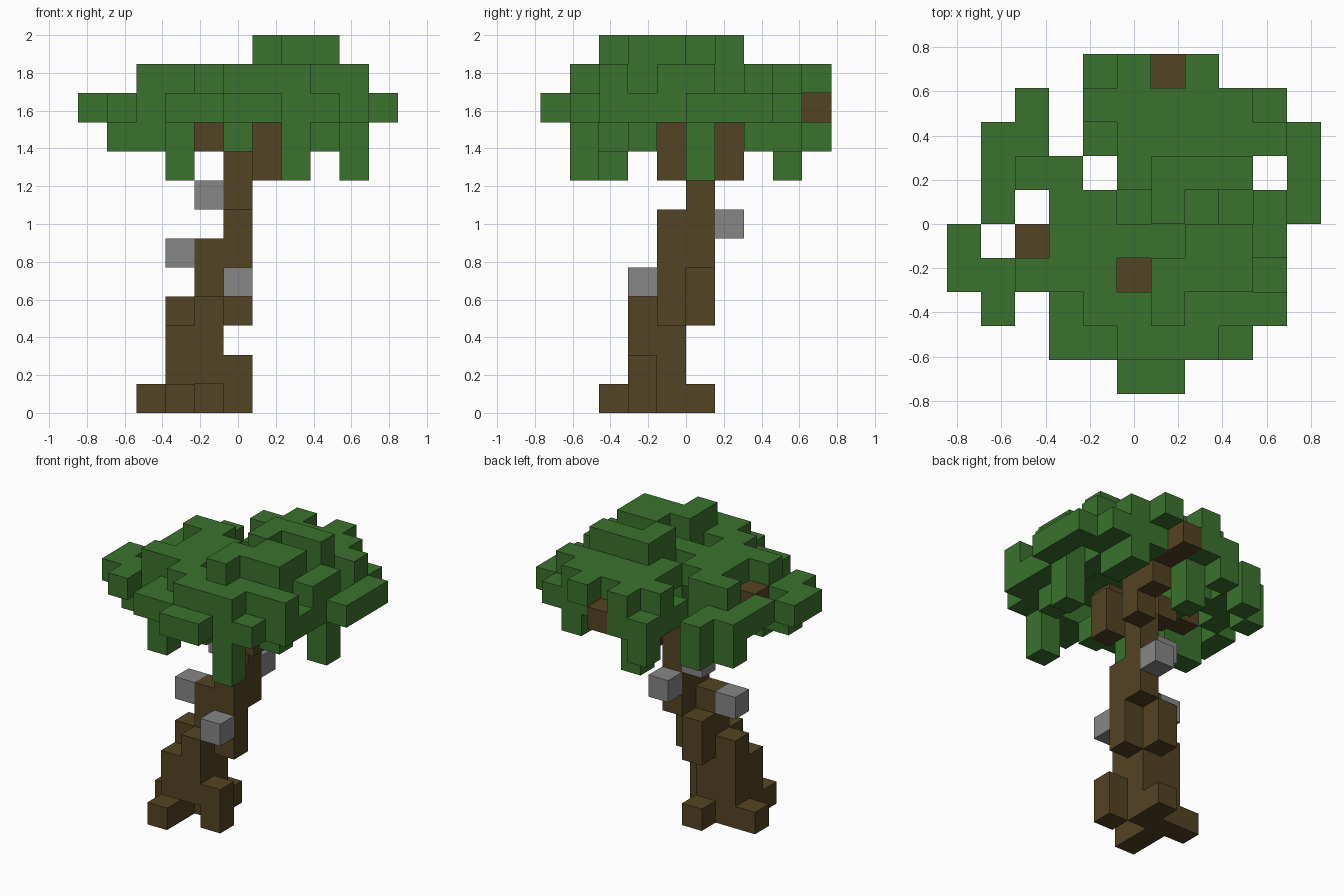
import bpy
import bmesh
from mathutils import Vector

cube = bpy.data.objects.get("Cube")
if cube:
    bpy.data.objects.remove(cube)

UNIT = 2 / 13
OFFSET = Vector((-5.5, -5, 0))


def material(name, rgb):
    mat = bpy.data.materials.new(name)
    mat.use_nodes = True
    mat.diffuse_color = (*rgb, 1)
    bsdf = next(n for n in mat.node_tree.nodes if n.type == 'BSDF_PRINCIPLED')
    bsdf.inputs["Base Color"].default_value = (*rgb, 1)
    bsdf.inputs["Roughness"].default_value = 0.9
    return mat


green = material("leaf green", (0.043, 0.165, 0.027))
brown = material("bark brown", (0.086, 0.057, 0.017))
grey = material("stone grey", (0.24, 0.24, 0.24))


def column(x, y, bottom, top):
    """Cells of an upright stack."""
    return {(x, y, z) for z in range(bottom, top + 1)}


def layer(z, rows):
    """Cells of a flat layer, rows listed from front to back."""
    return {(x, y, z) for y, row in enumerate(rows)
            for x, mark in enumerate(row) if mark == "#"}


# Trunk, stepping back and to the left as it rises
trunk = set().union(
    column(3, 3, 0, 2), column(3, 4, 0, 3), column(4, 3, 1, 3),
    column(4, 4, 0, 5), column(5, 4, 3, 6), column(4, 5, 3, 4),
    column(5, 5, 5, 8))

# Roots
roots = set().union(
    column(2, 4, 0, 0), column(3, 2, 0, 0),
    column(4, 5, 0, 0), column(5, 3, 0, 1))

# Branches
branches = set().union(
    column(6, 4, 8, 9), column(5, 3, 10, 10),
    column(4, 5, 9, 9), column(3, 4, 10, 10), column(2, 4, 10, 10),
    column(6, 6, 8, 9), column(6, 7, 9, 9),
    column(6, 8, 10, 10), column(6, 9, 10, 10))

# Stones stuck to the trunk
stones = {(5, 3, 4), (3, 4, 5), (5, 6, 6), (4, 5, 7)}

# Leaves that hang below the canopy
hanging_leaves = set().union(
    column(3, 2, 8, 9), column(7, 1, 8, 9), column(9, 5, 8, 9),
    column(5, 8, 8, 9),
    layer(9, ["", "",
              ".....#.....",
              ".##.....#..",
              "", "", "",
              ".#......#..",
              "..#.....#..",
              "....#......"]))

# Canopy layers
lower_canopy = layer(10, [
    ".....##....",
    "...######..",
    ".#.##...##.",
    "####....##.",
    "#.......##.",
    ".#.#.#..###",
    ".###....#.#",
    ".##.#...###",
    "..#.##.###.",
    "....##....."])

upper_canopy = layer(11, [
    "",
    ".....###...",
    "....######.",
    "..###.###..".replace("###.###", "###.###"),
    "...#######.",
    "...##.##.#.",
    "..##.####..",
    ".....#####.",
    "....#####..",
    ".....#.#..."])

crown = layer(12, [
    "", "",
    "......#....",
    "......###..",
    ".......##..",
    "......#....",
    "......###.."])

parts = [("trunk", trunk, brown), ("roots", roots, brown),
         ("branches", branches, brown), ("stones", stones, grey),
         ("hanging_leaves", hanging_leaves, green),
         ("lower_canopy", lower_canopy, green),
         ("upper_canopy", upper_canopy, green), ("crown", crown, green)]
solid = set().union(*(cells for _, cells, _ in parts))


def build(name, cells, mat):
    """Skin the cells with square faces wherever they meet open air."""
    bm = bmesh.new()
    for cell in sorted(cells):
        centre = Vector(cell) + Vector((0.5, 0.5, 0.5)) + OFFSET
        for axis in range(3):
            for sign in (-1, 1):
                normal = Vector((0, 0, 0))
                normal[axis] = sign
                if tuple(int(c + n) for c, n in zip(cell, normal)) in solid:
                    continue
                u = Vector((0, 0, 0))
                u[(axis + 1) % 3] = 0.5
                v = normal.cross(u)
                mid = centre + normal / 2
                corners = (mid - u - v, mid + u - v, mid + u + v, mid - u + v)
                bm.faces.new([bm.verts.new(p * UNIT) for p in corners])
    bmesh.ops.remove_doubles(bm, verts=bm.verts, dist=UNIT / 100)
    mesh = bpy.data.meshes.new(name)
    bm.to_mesh(mesh)
    bm.free()
    mesh.materials.append(mat)
    bpy.context.collection.objects.link(bpy.data.objects.new(name, mesh))


for part in parts:
    build(*part)
